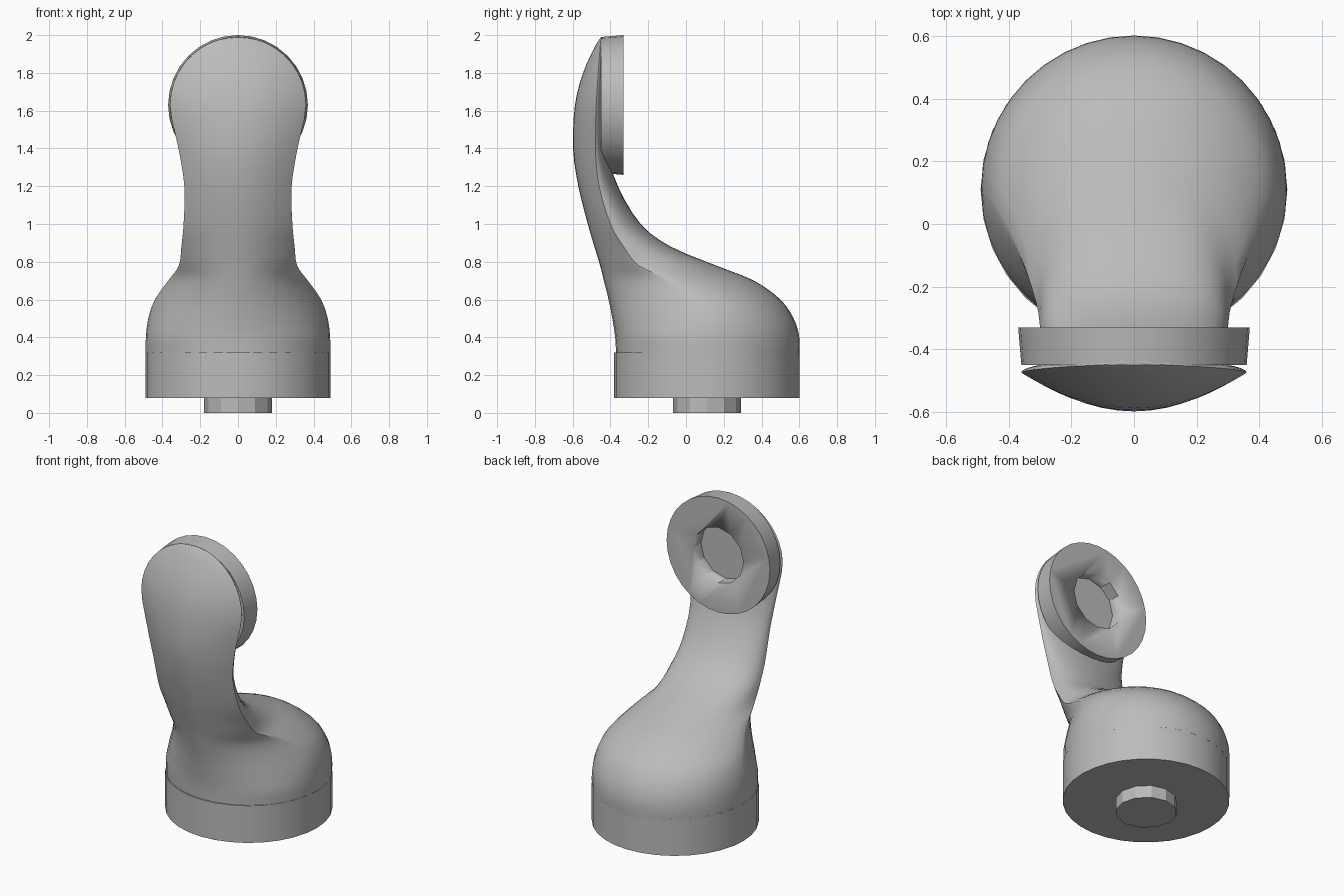
import bpy, bmesh
from math import radians, pi, sin, cos, sqrt
from mathutils import Matrix, Vector

cube = bpy.data.objects.get("Cube")
if cube:
    bpy.data.objects.remove(cube, do_unlink=True)

GREY = (0.5, 0.5, 0.5, 1)
grey = bpy.data.materials.new("plain grey")
grey.use_nodes = True
grey.diffuse_color = GREY
grey.node_tree.nodes["Principled BSDF"].inputs["Base Color"].default_value = GREY

HEAD_Z, HEAD_R = 1.63, 0.36
BASE_Y = 0.11


def finish(name, bm, angle=25):
    bmesh.ops.recalc_face_normals(bm, faces=bm.faces)
    mesh = bpy.data.meshes.new(name)
    bm.to_mesh(mesh)
    bm.free()
    mesh.materials.append(grey)
    obj = bpy.data.objects.new(name, mesh)
    bpy.context.collection.objects.link(obj)
    bpy.ops.object.select_all(action='DESELECT')
    obj.select_set(True)
    bpy.context.view_layer.objects.active = obj
    bpy.ops.object.shade_smooth_by_angle(angle=radians(angle))
    return obj


def drum(name, centre, depth, r_low, r_high, sides, axis='Z'):
    bm = bmesh.new()
    bmesh.ops.create_cone(bm, cap_ends=True, segments=sides,
                          radius1=r_low, radius2=r_high, depth=depth)
    turn = Matrix.Rotation(-pi / 2, 4, 'X') if axis == 'Y' else Matrix()
    bm.transform(Matrix.Translation(centre) @ turn)
    return finish(name, bm)


# Base collar and the peg under it
drum("base_collar", (0, BASE_Y, 0.2), 0.24, 0.49, 0.49, 32)
drum("base_peg", (0, BASE_Y, 0.05), 0.1, 0.18, 0.18, 12)

# Head disc with a round socket in its back face
head = drum("head_disc", (0, -0.39, HEAD_Z), 0.12, HEAD_R, 0.37, 32, 'Y')
cutter = drum("socket_cutter", (0, -0.33, HEAD_Z), 0.16, 0.18, 0.18, 12, 'Y')
cutter.hide_render = True
cut = head.modifiers.new("socket", 'BOOLEAN')
cut.operation = 'DIFFERENCE'
cut.solver = 'EXACT'
cut.object = cutter
bpy.context.view_layer.objects.active = head
bpy.ops.object.modifier_apply(modifier=cut.name)
bpy.data.objects.remove(cutter, do_unlink=True)

# Arm sections: height, front y, widest y, back y, half width
SECTIONS = [Vector(s) for s in (
    (.3, -.37, .11, .6, .488),
    (.4, -.375, .11, .6, .488),
    (.5, -.39, .1, .57, .475),
    (.6, -.41, .06, .5, .44),
    (.7, -.435, -.08, .36, .37),
    (.78, -.455, -.25, .16, .313),
    (.88, -.485, -.33, -.08, .3),
    (1, -.52, -.4, -.24, .288),
    (1.2, -.57, -.46, -.36, .284),
    (1.4, -.598, -.48, -.42, .315),
    (1.63, -.588, -.475, -.43, .36),
    (1.8, -.545, -.465, -.43, .31),
    (1.93, -.487, -.455, -.43, .2),
    (1.975, -.46, -.45, -.43, .1),
    (1.99, -.448, -.445, -.43, .01))]


def spline(points, steps):
    """Smooth path through the section values."""
    out = []
    last = len(points) - 1
    for i in range(last):
        a, b = points[max(i - 1, 0)], points[i]
        c, d = points[i + 1], points[min(i + 2, last)]
        for k in range(steps):
            t = k / steps
            m, n = (c - a) / 2, (d - b) / 2
            out.append(b + m * t + (3 * (c - b) - 2 * m - n) * t ** 2
                       + (2 * (b - c) + m + n) * t ** 3)
    return out + [points[-1]]


# Arm: rounded back, shallow curved front with side creases
bm = bmesh.new()
SIDES = 40
rings = []
for z, front, mid, back, width in spline(SECTIONS, 3):
    if z > HEAD_Z:
        width = sqrt(max(HEAD_R ** 2 - (z - HEAD_Z) ** 2, 1e-5))
    power = 1 + min(max((z - 0.4) / 0.5, 0), 1)
    ring = []
    for i in range(SIDES):
        a = 2 * pi * i / SIDES
        s = sin(a)
        y = mid + (back - mid) * s if s >= 0 else mid + (front - mid) * (-s) ** power
        ring.append(bm.verts.new((width * cos(a), y, z)))
    rings.append(ring)
for low, high in zip(rings, rings[1:]):
    for i in range(SIDES):
        j = (i + 1) % SIDES
        bm.faces.new((low[i], low[j], high[j], high[i]))
bm.faces.new(rings[0])
bm.faces.new(rings[-1])
finish("arm", bm, 35)
